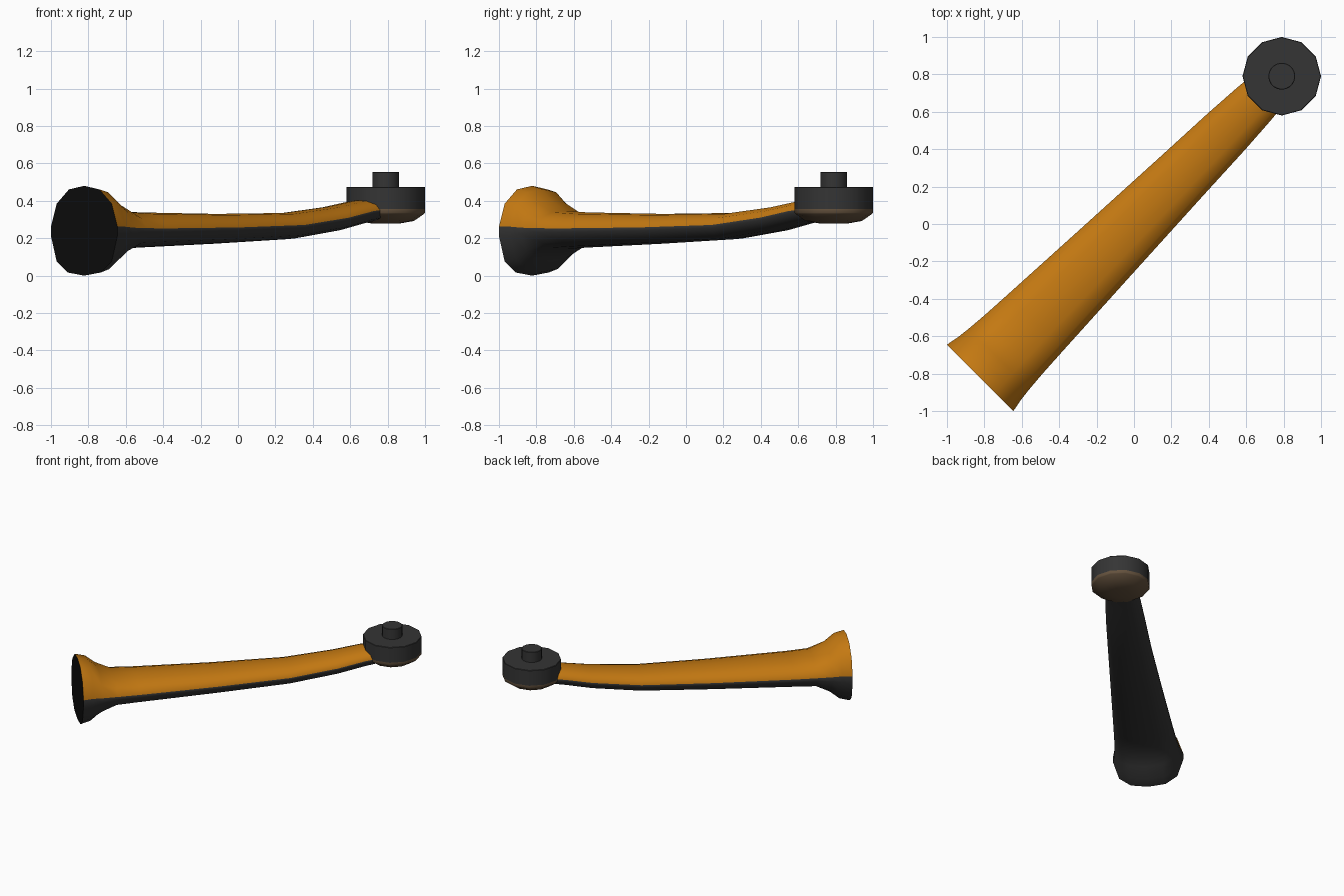
import bpy, bmesh, math

if "Cube" in bpy.data.objects:
    bpy.data.objects.remove(bpy.data.objects["Cube"])


def material(name, rgb):
    m = bpy.data.materials.new(name)
    m.diffuse_color = (*rgb, 1)
    m.use_nodes = True
    m.node_tree.nodes["Principled BSDF"].inputs["Base Color"].default_value = m.diffuse_color
    return m


orange = material("orange", (0.55, 0.19, 0.006))
charcoal = material("charcoal grey", (0.035, 0.035, 0.035))
brown = material("brown pad", (0.13, 0.085, 0.048))
black = material("black", (0.004, 0.004, 0.004))


def finish(name, bm, mats, angle):
    bmesh.ops.recalc_face_normals(bm, faces=bm.faces)
    me = bpy.data.meshes.new(name)
    bm.to_mesh(me)
    bm.free()
    for m in mats:
        me.materials.append(m)
    ob = bpy.data.objects.new(name, me)
    bpy.context.collection.objects.link(ob)
    bpy.ops.object.select_all(action='DESELECT')
    ob.select_set(True)
    bpy.context.view_layer.objects.active = ob
    bpy.ops.object.shade_smooth_by_angle(angle=math.radians(angle))
    return ob


def bridge(bm, a, b):
    n = len(a)
    return [bm.faces.new((a[i], a[(i + 1) % n], b[(i + 1) % n], b[i])) for i in range(n)]


# Arm: flattened section swept along the diagonal, flaring at the free end
half = [(0, 1), (.46, .92), (.83, .60), (1, .09), (1, -.12), (.83, -.68), (.5, -.93), (0, -1)]
section = half + [(-x, z) for x, z in half[-2:0:-1]]
# (distance along diagonal, half width, bottom z, top z)
stations = [(-1.163, .251, 0, .48), (-1.09, .237, .02, .463), (-1.02, .229, .082, .402),
            (-.91, .220, .142, .347), (-.75, .211, .150, .338), (-.17, .181, .171, .33),
            (.35, .155, .194, .335), (.70, .139, .238, .37), (.90, .126, .277, .402),
            (.98, .119, .29, .405)]
r2 = math.sqrt(.5)
bm = bmesh.new()
rings = []
for s, w, lo, hi in stations:
    mid, h = (lo + hi) / 2, (hi - lo) / 2
    rings.append([bm.verts.new(((s + w * a) * r2, (s - w * a) * r2, mid + h * b)) for a, b in section])
n = len(section)
for a, b in zip(rings, rings[1:]):
    for i, f in enumerate(bridge(bm, a, b)):
        f.material_index = 0 if i < 3 or i >= n - 3 else 1   # upper / lower half
bm.faces.new(rings[0]).material_index = 2
bm.faces.new(rings[-1]).material_index = 1
finish("handle_arm", bm, [orange, charcoal, black], 50)


# Turned parts at the pivot
def turned(name, profile, sides, mat, angle=40, c=.79):
    bm = bmesh.new()
    rings = [[bm.verts.new((c + r * math.cos(2 * math.pi * k / sides),
                            c + r * math.sin(2 * math.pi * k / sides), z))
              for k in range(sides)] for r, z in profile]
    for a, b in zip(rings, rings[1:]):
        bridge(bm, a, b)
    bm.faces.new(rings[0])
    bm.faces.new(rings[-1])
    return finish(name, bm, [mat], angle)


turned("pivot_disc", [(.21, .355), (.21, .472), (.207, .475)], 12, charcoal)
turned("pivot_pad", [(.07, .278), (.15, .292), (.205, .330), (.21, .336), (.21, .355)], 12, brown)
turned("pivot_pin", [(.072, .46), (.072, .552), (.069, .555)], 20, charcoal)
